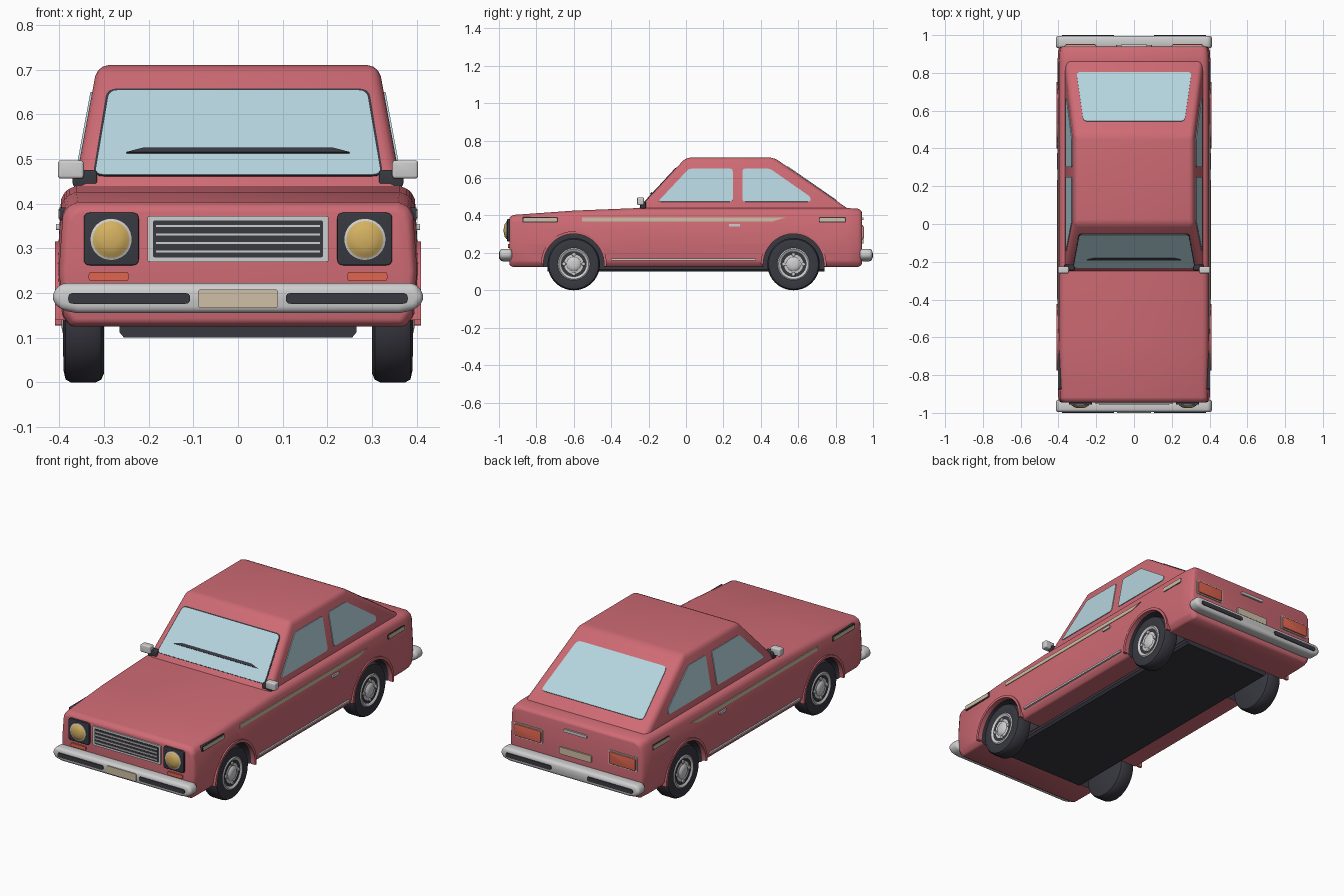
import bpy, bmesh, math
from mathutils import Vector

if "Cube" in bpy.data.objects:
    bpy.data.objects.remove(bpy.data.objects["Cube"])


def material(name, r, g, b):
    m = bpy.data.materials.new(name)
    m.diffuse_color = (r, g, b, 1)
    m.use_nodes = True
    m.node_tree.nodes["Principled BSDF"].inputs["Base Color"].default_value = m.diffuse_color
    return m


RED = material("body red", .62, .145, .175)
DARK = material("dark rubber", .04, .04, .053)
GLASS = material("pale glass", .46, .66, .73)
SILVER = material("silver trim", .62, .62, .62)
YELLOW = material("lamp yellow", .66, .44, .12)
ORANGE = material("signal red", .74, .13, .08)
BEIGE = material("beige trim", .62, .52, .38)

X, Y, Z = Vector((1, 0, 0)), Vector((0, 1, 0)), Vector((0, 0, 1))


def finish(name, bm, mats, bevel=0, mirror=False, segments=3, cutters=()):
    bmesh.ops.recalc_face_normals(bm, faces=bm.faces)
    me = bpy.data.meshes.new(name)
    bm.to_mesh(me)
    bm.free()
    ob = bpy.data.objects.new(name, me)
    bpy.context.collection.objects.link(ob)
    for m in mats:
        me.materials.append(m)
    if bevel:
        b = ob.modifiers.new("bevel", 'BEVEL')
        b.width, b.segments, b.limit_method = bevel, segments, 'ANGLE'
    if mirror:
        ob.modifiers.new("mirror", 'MIRROR').use_mirror_merge = False
    for c in cutters:
        m = ob.modifiers.new("cut", 'BOOLEAN')
        m.operation, m.solver, m.object = 'DIFFERENCE', 'EXACT', c
    bpy.ops.object.select_all(action='DESELECT')
    ob.select_set(True)
    bpy.context.view_layer.objects.active = ob
    for m in list(ob.modifiers):
        bpy.ops.object.modifier_apply(modifier=m.name)
    bpy.ops.object.shade_smooth_by_angle(angle=math.radians(35))
    return ob


def rounded(pts, r):
    """Round the corners of a 2D outline."""
    out = []
    for i, p in enumerate(pts):
        p, a, b = Vector(p), Vector(pts[i - 1]), Vector(pts[(i + 1) % len(pts)])
        s, e = p + (a - p).normalized() * r, p + (b - p).normalized() * r
        for k in range(5):
            t = k / 4
            out.append(s * (1 - t) ** 2 + p * 2 * t * (1 - t) + e * t * t)
    return out


def plate(name, mat, pts, frame, depth, r=0, bevel=0, mirror=False):
    """Extrude a 2D outline along the normal of a frame (origin, u, v)."""
    o, u, v = frame
    o = Vector(o)
    n = u.cross(v).normalized()
    pts = rounded(pts, r) if r else pts
    bm = bmesh.new()
    lo = [bm.verts.new(o + u * p[0] + v * p[1]) for p in pts]
    hi = [bm.verts.new(w.co + n * depth) for w in lo]
    bm.faces.new(lo)
    bm.faces.new(hi)
    for i in range(len(lo)):
        bm.faces.new((lo[i - 1], lo[i], hi[i], hi[i - 1]))
    return finish(name, bm, [mat], bevel, mirror)


def rect(x0, x1, z0, z1):
    return [(x0, z0), (x1, z0), (x1, z1), (x0, z1)]


def lathe(name, mats, profile, loc, axis, mirror=True, n=40):
    """Revolve (radius, height, material index) points about an axis."""
    q = Z.rotation_difference(axis)
    bm = bmesh.new()
    rings = [[bm.verts.new(Vector(loc) + q @ Vector((r * math.cos(6.283185 * i / n),
              r * math.sin(6.283185 * i / n), h))) for i in range(n)] for r, h, _ in profile]
    for a, b, p in zip(rings, rings[1:], profile):
        for i in range(n):
            bm.faces.new((a[i - 1], a[i], b[i], b[i - 1])).material_index = p[2]
    bmesh.ops.remove_doubles(bm, verts=bm.verts, dist=1e-5)
    return finish(name, bm, mats, mirror=mirror)


def loft(name, mats, sections, **kw):
    bm = bmesh.new()
    rings = [[bm.verts.new(p) for p in s] for s in sections]
    for a, b in zip(rings, rings[1:]):
        for i in range(len(a)):
            bm.faces.new((a[i - 1], a[i], b[i], b[i - 1]))
    bm.faces.new(rings[0])
    bm.faces.new(rings[-1])
    return finish(name, bm, mats, **kw)


# Lower body with wheel arches cut out
AXLES = {"front": -.60, "rear": .575}
WHEEL_Z = .14
cutters = [lathe("arch_cutter", [RED, DARK], [(0, 0, 1), (.163, 0, 1), (.163, .3, 1), (0, .3, 1)],
                 (.27, y, WHEEL_Z), X) for y in AXLES.values()]


def body_section(y, s, zb, zt):
    half = [(.378, zb), (.398, zb + .028), (.405, .25), (.396, zt - .03), (.385, zt - .01), (.362, zt)]
    return [(x * s, y, z) for x, z in half] + [(-x * s, y, z) for x, z in reversed(half)]


loft("body", [RED, DARK], [body_section(*s) for s in (
    (-.945, .965, .135, .388), (-.925, .99, .125, .403), (-.6, 1, .125, .426), (-.25, 1, .125, .44),
    (.86, 1, .125, .44), (.92, .99, .125, .436), (.94, .965, .135, .425))],
    bevel=.008, segments=2, cutters=cutters)
for c in cutters:
    bpy.data.objects.remove(c)

# Cabin
loft("cabin", [RED], [[(-w, y0, z), (w, y0, z), (w, y1, z), (-w, y1, z)] for w, y0, y1, z in (
    (.3687, -.2685, .8889, .42), (.315, 0, .47, .71))], bevel=.025)

# Underbody
plate("underbody", DARK, [(-.255, .1), (.255, .1), (.265, .112), (.265, .15), (-.265, .15), (-.265, .112)],
      ((0, .74, 0), X, Z), 1.48)

# Frames for flat parts
FRONT, BACK, SIDE = ((0, -.94, 0), X, Z), ((0, .935, 0), -X, Z), ((.385, 0, 0), Y, Z)
SCREEN = ((0, -.25, .44), X, Vector((0, .25, .27)).normalized())
HATCH = ((0, .86, .44), -X, Vector((0, -.39, .27)).normalized())
FLANK = ((.365, 0, .44), Y, Vector((-.05, 0, .27)).normalized())

# Windows and wiper
plate("windscreen_seal", DARK, [(-.325, .029), (.325, .029), (.293, .295), (-.293, .295)], SCREEN, .002, .025)
plate("windscreen", GLASS, [(-.32, .031), (.32, .031), (.288, .288), (-.288, .288)], SCREEN, .004, .02)
plate("wiper", DARK, [(-.25, .095), (.25, .095), (.21, .109), (-.21, .109)], SCREEN, .009)
plate("rear_window", GLASS, [(-.305, .07), (.305, .07), (.268, .386), (-.268, .386)], HATCH, .004, .025)
plate("front_side_window", GLASS, [(-.15, .034), (.25, .034), (.25, .213), (.015, .213)],
      FLANK, .004, .015, mirror=True)
plate("rear_side_window", GLASS, [(.303, .034), (.665, .034), (.665, .06), (.45, .213), (.303, .213)],
      FLANK, .004, .012, mirror=True)

# Wheels, hub caps and arch lips
arc = [math.radians(a) for a in range(-4, 185, 8)]
for end, y in AXLES.items():
    lathe(end + "_tyre", [DARK], [(r, h, 0) for r, h in (
        (0, 0), (.12, 0), (.134, .006), (.14, .018), (.14, .074), (.133, .086), (.115, .09), (.09, .087), (0, .08))],
        (.30, y, WHEEL_Z), X)
    lathe(end + "_hub", [SILVER], [(r, h, 0) for r, h in (
        (0, .07), (.086, .07), (.086, .088), (.08, .092), (.072, .088), (.066, .083), (.038, .085),
        (.03, .092), (.016, .095), (0, .095))], (.30, y, WHEEL_Z), X)
    for k in range(4):
        a = math.pi / 2 * k
        lathe(end + "_wheel_stud", [SILVER], [(0, 0, 0), (.011, 0, 0), (.009, .008, 0), (0, .01, 0)],
              (.382, y + .052 * math.cos(a), WHEEL_Z + .052 * math.sin(a)), X, n=10)
    outline = [(y + r * math.cos(a), WHEEL_Z + r * math.sin(a))
               for r, seq in ((.162, arc), (.176, arc[::-1])) for a in seq]
    plate(end + "_arch_lip", RED, outline, SIDE, .024, mirror=True)

# Bumpers with rubber inserts
for end, frame, face in (("front", ((0, -.93, 0), X, Z), ((0, -.99, 0), X, Z)),
                         ("rear", ((0, .93, 0), -X, Z), ((0, .99, 0), -X, Z))):
    plate(end + "_bumper", SILVER, [(-.36, .155), (.36, .155), (.4, .163), (.419, .19), (.4, .222),
                                    (-.4, .222), (-.419, .19), (-.4, .163)], frame, .066, bevel=.016)
    plate(end + "_bumper_insert", DARK, rect(.107, .38, .176, .2), face, .01, .011, mirror=True)
plate("front_number_plate", BEIGE, rect(-.09, .09, .167, .208), ((0, -.99, 0), X, Z), .01, .008)

# Grille
plate("grille_frame", SILVER, rect(-.203, .203, .27, .372), FRONT, .012, .006)
plate("grille_back", DARK, rect(-.19, .19, .28, .362), FRONT, .014, .004)
for k in range(4):
    z = .29 + k * .019
    plate("grille_bar", SILVER, rect(-.185, .185, z, z + .006), FRONT, .018)

# Head lamps and indicators
plate("lamp_housing", DARK, rect(.222, .345, .262, .38), FRONT, .016, .014, .003, True)
lathe("head_lamp", [SILVER, YELLOW], [(0, 0, 0), (.047, 0, 0), (.047, .008, 0), (.041, .01, 1),
      (.034, .016, 1), (.018, .021, 1), (0, .022, 1)], (.284, -.953, .32), -Y)
plate("indicator", ORANGE, rect(.245, .334, .227, .247), FRONT, .012, .006, mirror=True)

# Rear lamps, number plate and hatch handle
plate("tail_lamp_frame", SILVER, rect(.198, .368, .272, .348), BACK, .01, .008, mirror=True)
plate("tail_lamp", ORANGE, rect(.204, .362, .278, .342), BACK, .017, .008, .003, True)
plate("rear_number_plate", BEIGE, rect(-.095, .095, .25, .287), BACK, .013, .006)
plate("hatch_handle", SILVER, rect(-.07, .07, .375, .39), BACK, .014, .005)

# Side trim and door handles
plate("side_stripe", BEIGE, [(-.555, .368), (.46, .368), (.53, .388), (-.555, .388)], SIDE, .0165, mirror=True)
for name, y0, y1 in (("front_side_marker", -.87, -.69), ("rear_side_marker", .715, .85)):
    plate(name + "_rim", DARK, rect(y0 - .005, y1 + .005, .362, .391), SIDE, .014, .006, mirror=True)
    plate(name, BEIGE, rect(y0, y1, .367, .386), SIDE, .0165, .006, mirror=True)
plate("sill_strip", SILVER, rect(-.4, .375, .16, .17), SIDE, .023, mirror=True)
plate("door_handle", SILVER, rect(.23, .29, .341, .355), SIDE, .022, .004, mirror=True)

# Door mirrors
plate("mirror_mount", DARK, rect(.315, .37, .437, .475), ((0, -.215, 0), X, Z), .03, .01, .004, True)
plate("mirror_housing", SILVER, rect(.345, .403, .456, .497), ((0, -.225, 0), X, Z), .036, .008, .006, True)
